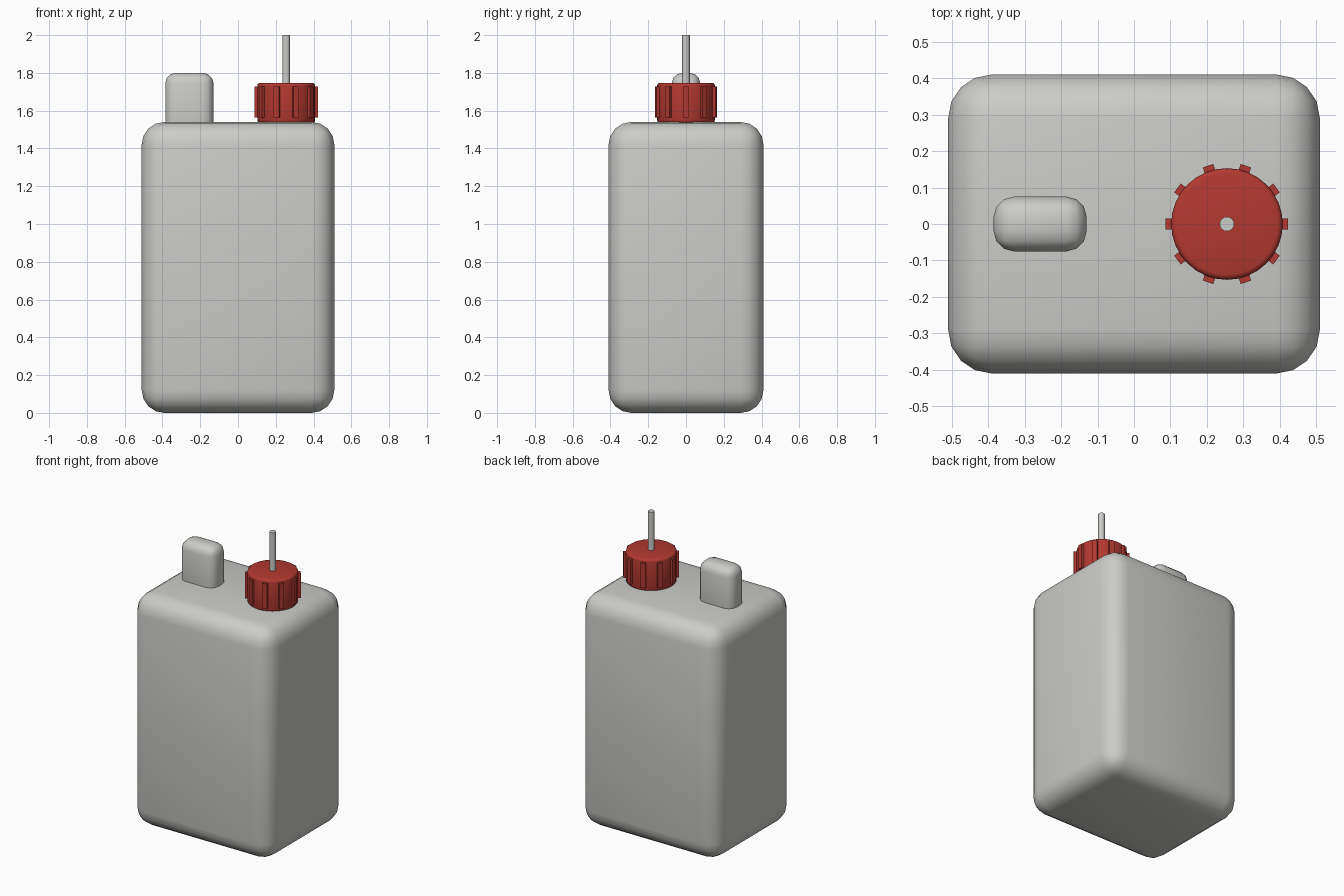
import bpy
from math import cos, sin, pi, radians

if "Cube" in bpy.data.objects:
    bpy.data.objects.remove(bpy.data.objects["Cube"], do_unlink=True)


def material(name, rgb):
    m = bpy.data.materials.new(name)
    m.use_nodes = True
    m.diffuse_color = (*rgb, 1)
    m.node_tree.nodes["Principled BSDF"].inputs["Base Color"].default_value = (*rgb, 1)
    return m


grey = material("grey plastic", (0.6, 0.6, 0.58))
red = material("red plastic", (0.45, 0.04, 0.03))


def finish(name, mat, bevel=0, segments=3):
    ob = bpy.context.object
    ob.name = name
    ob.data.materials.append(mat)
    if bevel:
        mod = ob.modifiers.new("rounding", "BEVEL")
        mod.width = bevel
        mod.segments = segments
        mod.limit_method = "ANGLE"
        bpy.ops.object.modifier_apply(modifier=mod.name)
    bpy.ops.object.shade_smooth_by_angle(angle=radians(35))
    return ob


def box(name, mat, low, high, bevel=0, segments=3, turn=0):
    mid = [(a + b) / 2 for a, b in zip(low, high)]
    bpy.ops.mesh.primitive_cube_add(size=1, location=mid, rotation=(0, 0, turn))
    bpy.context.object.scale = [b - a for a, b in zip(low, high)]
    bpy.ops.object.transform_apply(location=False, rotation=False, scale=True)
    return finish(name, mat, bevel, segments)


def cylinder(name, mat, x, radius, low, high, sides, bevel=0):
    bpy.ops.mesh.primitive_cylinder_add(vertices=sides, radius=radius, depth=high - low,
                                        location=(x, 0, (low + high) / 2))
    return finish(name, mat, bevel)


# Bottle body and grip block
box("body", grey, (-0.51, -0.41, 0), (0.51, 0.41, 1.54), 0.12, 4)
box("grip", grey, (-0.385, -0.075, 1.4), (-0.13, 0.075, 1.8), 0.055)

# Screw cap with ribs around its side
cap_x, cap_r = 0.255, 0.153
cylinder("cap", red, cap_x, cap_r, 1.535, 1.747, 32, 0.015)
for i in range(10):
    a = i * pi / 5
    x, y = cap_x + cap_r * cos(a), cap_r * sin(a)
    box("cap_rib", red, (x - 0.015, y - 0.015, 1.563), (x + 0.015, y + 0.015, 1.728), turn=a)

# Straw
cylinder("straw", grey, cap_x, 0.02, 1.7, 2, 16)
